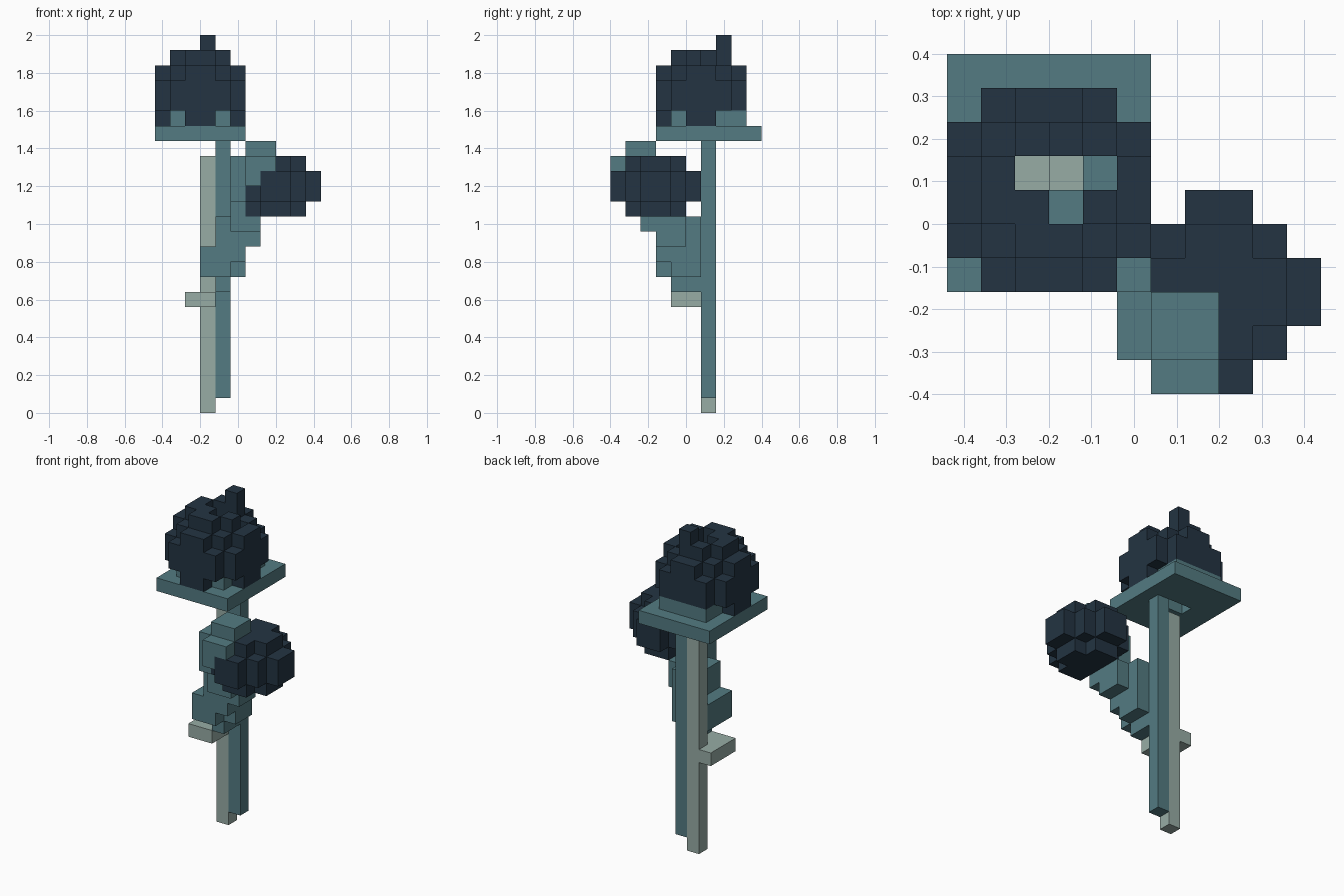
import bpy, bmesh
from itertools import product
from mathutils import Vector

if "Cube" in bpy.data.objects:
    bpy.data.objects.remove(bpy.data.objects["Cube"], do_unlink=True)

UNIT = 0.08
ORIGIN = Vector((-0.44, -0.40, 0))


def material(name, r, g, b):
    mat = bpy.data.materials.new(name)
    mat.use_nodes = True
    mat.diffuse_color = (r, g, b, 1)
    mat.node_tree.nodes["Principled BSDF"].inputs["Base Color"].default_value = (r, g, b, 1)
    return mat


teal = material("teal", 0.087, 0.198, 0.223)
pale = material("pale green", 0.31, 0.413, 0.376)
navy = material("dark navy", 0.0168, 0.0343, 0.0545)


def block(xs, ys, zs):
    """Cells of a box; each argument is a (start, stop) range."""
    return set(product(range(*xs), range(*ys), range(*zs)))


def ball(xs, ys, zs):
    """Cells of a box with its edges and corners stepped away."""
    def depth(v, span):
        return min(v - span[0], span[1] - 1 - v, 2)
    return {c for c in block(xs, ys, zs)
            if sum(depth(v, s) for v, s in zip(c, (xs, ys, zs))) > 2}


def build(name, cells, mat):
    """Skin a set of cells with only its outer faces."""
    bm = bmesh.new()
    corners = {}

    def vert(p):
        if p not in corners:
            corners[p] = bm.verts.new(ORIGIN + Vector(p) * UNIT)
        return corners[p]

    for cell in sorted(cells):
        for axis, side in product(range(3), (0, 1)):
            near = list(cell)
            near[axis] += 1 if side else -1
            if tuple(near) in cells:
                continue
            u, v = (axis + 1) % 3, (axis + 2) % 3
            ring = []
            for a, b in ((0, 0), (1, 0), (1, 1), (0, 1)):
                p = list(cell)
                p[axis] += side
                p[u] += a
                p[v] += b
                ring.append(vert(tuple(p)))
            bm.faces.new(ring if side else ring[::-1])
    mesh = bpy.data.meshes.new(name)
    bm.to_mesh(mesh)
    bm.free()
    mesh.materials.append(mat)
    obj = bpy.data.objects.new(name, mesh)
    bpy.context.collection.objects.link(obj)
    return obj


# Two-tone stem and the small leaf wrapped around it
build("pale_stem", block((3, 4), (6, 7), (0, 17)), pale)
build("teal_stem", block((4, 5), (6, 7), (1, 18)), teal)
build("leaf", block((2, 3), (4, 7), (7, 8)) | block((3, 4), (4, 6), (7, 8)), pale)

# Square plate under the main bloom, open beside the stem
opening = block((2, 4), (6, 7), (18, 25))
build("bloom_plate", block((0, 6), (3, 10), (18, 19)) - opening, teal)

# Main bloom: teal heart, dark rounded petals with a slot in the crown, and a tip
heart = block((1, 5), (4, 9), (19, 20)) - opening
slot = block((2, 5), (6, 7), (19, 25)) | block((3, 4), (5, 6), (20, 25))
petals = {c for c in ball((0, 6), (3, 9), (18, 24)) if c[2] > 18}
tip = block((3, 4), (7, 8), (24, 25))
build("bloom_heart", heart, teal)
build("bloom_petals", (petals | tip) - heart - slot, navy)

# Side branch climbing forward and outward in steps
branch = (block((4, 5), (4, 6), (8, 9))
          | block((3, 5), (3, 6), (9, 11))
          | block((5, 6), (4, 6), (9, 10))
          | block((5, 6), (3, 6), (10, 11))
          | block((4, 6), (3, 6), (11, 13))
          | block((6, 7), (3, 5), (11, 13))
          | block((5, 7), (2, 4), (12, 13))
          | block((5, 6), (2, 4), (13, 14)))
build("side_branch", branch, teal)

# Tilted cap hugging the side bud
cap = (block((5, 6), (1, 3), (14, 17))
       | block((5, 6), (3, 4), (14, 16))
       | block((6, 8), (1, 3), (17, 18))
       | block((6, 8), (0, 1), (16, 17))
       | block((6, 7), (0, 1), (15, 16))
       | block((6, 7), (1, 3), (15, 17)))
build("bud_cap", cap, teal)

# Dark side bud
bud = {c for c in ball((5, 11), (0, 6), (13, 17)) if c[0] > 5}
build("side_bud", bud - cap, navy)
